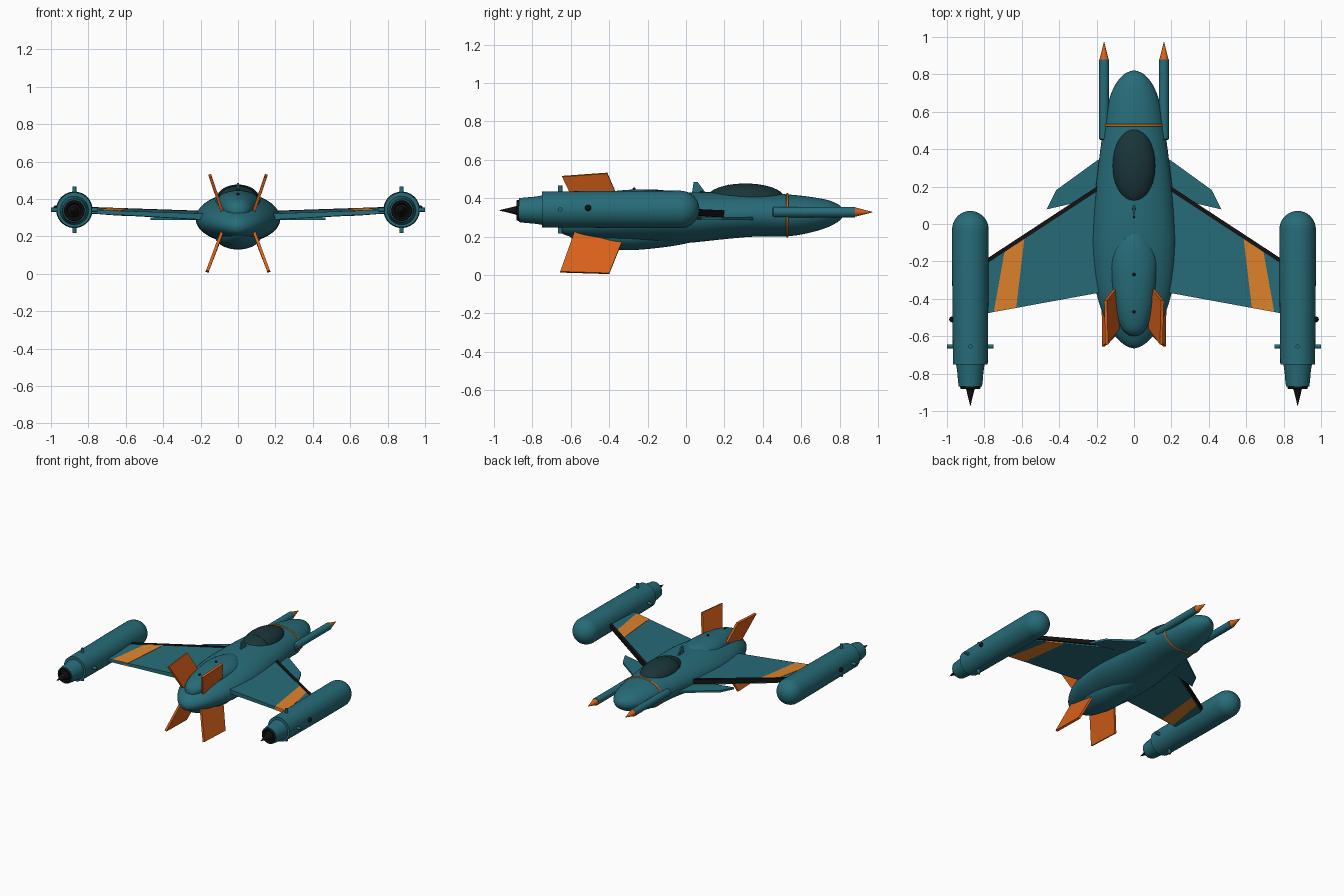
import bpy, bmesh, math
from mathutils import Vector

if "Cube" in bpy.data.objects:
    bpy.data.objects.remove(bpy.data.objects["Cube"])


def material(name, rgb):
    m = bpy.data.materials.new(name)
    m.diffuse_color = (*rgb, 1)
    m.use_nodes = True
    m.node_tree.nodes["Principled BSDF"].inputs["Base Color"].default_value = m.diffuse_color
    return m


TEAL = material("teal", (0.02, 0.15, 0.19))
AMBER = material("amber", (0.75, 0.23, 0.025))
ORANGE = material("orange", (0.7, 0.12, 0.01))
GLASS = material("dark_glass", (0.01, 0.035, 0.04))
BLACK = material("black", (0.006, 0.006, 0.006))


def finish(name, bm, mat, mirror=False, smooth=True):
    bmesh.ops.recalc_face_normals(bm, faces=bm.faces)
    me = bpy.data.meshes.new(name)
    bm.to_mesh(me)
    bm.free()
    ob = bpy.data.objects.new(name, me)
    bpy.context.collection.objects.link(ob)
    me.materials.append(mat)
    if smooth:
        bpy.ops.object.select_all(action='DESELECT')
        bpy.context.view_layer.objects.active = ob
        ob.select_set(True)
        bpy.ops.object.shade_smooth_by_angle(angle=math.radians(35))
    if mirror:
        ob.modifiers.new("mirror", 'MIRROR').use_mirror_merge = False
    return ob


def spline(st, n):
    """Catmull-Rom refinement of a list of stations."""
    if n == 1:
        return [Vector(s) for s in st]
    v = [Vector(s) for s in st]
    out = []
    for i in range(len(v) - 1):
        a, b, c, d = v[max(i - 1, 0)], v[i], v[i + 1], v[min(i + 2, len(v) - 1)]
        for k in range(n):
            t = k / n
            out.append(0.5 * (2 * b + (c - a) * t + (2 * a - 5 * b + 4 * c - d) * t * t
                              + (3 * b - a - 3 * c + d) * t ** 3))
    return out + [v[-1]]


def loft(name, stations, mat, x=0, sub=1, sides=32, mirror=False):
    """Elliptical sections along y; station = (y, half width, bottom z, top z)."""
    bm = bmesh.new()
    rings = []
    for y, w, z0, z1 in spline(stations, sub):
        rings.append([bm.verts.new((x + w * math.cos(a), y, (z0 + z1) / 2 + (z1 - z0) / 2 * math.sin(a)))
                      for a in (2 * math.pi * i / sides for i in range(sides))])
    for r, s in zip(rings, rings[1:]):
        for i in range(sides):
            j = (i + 1) % sides
            bm.faces.new((r[i], r[j], s[j], s[i]))
    bm.faces.new(rings[0])
    bm.faces.new(rings[-1])
    return finish(name, bm, mat, mirror)


def lathe(name, profile, mat, x, z, sides=32):
    """Round mirrored part along y; profile = (y, radius)."""
    return loft(name, [(y, r, z - r, z + r) for y, r in profile], mat, x, 1, sides, True)


def slab(name, top, bottom, mat, mirror=True):
    """Plate between two matching outlines."""
    bm = bmesh.new()
    t = [bm.verts.new(p) for p in top]
    b = [bm.verts.new(p) for p in bottom]
    bm.faces.new(t)
    bm.faces.new(b)
    for i in range(len(t)):
        j = (i + 1) % len(t)
        bm.faces.new((t[i], t[j], b[j], b[i]))
    return finish(name, bm, mat, mirror, False)


def ellipsoid(name, centre, radii, mat, mirror=False):
    bm = bmesh.new()
    bmesh.ops.create_uvsphere(bm, u_segments=32, v_segments=20, radius=1)
    bmesh.ops.scale(bm, vec=radii, verts=bm.verts)
    bmesh.ops.translate(bm, vec=centre, verts=bm.verts)
    return finish(name, bm, mat, mirror)


# Fuselage and its upper and lower rear fairings
loft("fuselage", [(-0.665, .004, .25, .258), (-0.65, .045, .22, .29), (-0.6, .1, .2, .325),
                  (-0.5, .158, .182, .365), (-0.35, .205, .17, .395), (-0.15, .225, .166, .42),
                  (0.0, .222, .167, .43), (0.18, .206, .185, .432), (0.35, .186, .2, .43),
                  (0.53, .162, .202, .42), (0.65, .138, .222, .407), (0.74, .103, .25, .39),
                  (0.795, .06, .28, .367), (0.815, .025, .303, .345), (0.821, .002, .322, .326)],
     TEAL, sub=4, sides=48)
loft("upper_fairing", [(-0.6, .003, .33, .335), (-0.59, .035, .3, .37), (-0.55, .07, .29, .4),
                       (-0.45, .098, .29, .428), (-0.3, .12, .29, .444), (-0.18, .123, .29, .446),
                       (-0.09, .09, .3, .438), (-0.03, .02, .35, .42)], TEAL, sub=4)
loft("belly_fairing", [(-0.62, .004, .235, .24), (-0.6, .04, .195, .27), (-0.52, .085, .15, .28),
                       (-0.4, .115, .133, .28), (-0.28, .125, .13, .28), (-0.14, .11, .142, .28),
                       (-0.02, .07, .16, .26), (0.06, .02, .18, .22)], TEAL, sub=4)

# Canopy with frame hoop, spine fin and nose band
ellipsoid("canopy", (0, 0.31, 0.4), (0.115, 0.203, 0.077), GLASS)
loft("canopy_frame", [(0.217, .104, .33, .47), (0.223, .106, .33, .471)], GLASS)
fin = [(0.03, .42), (0.04, .485), (0.06, .485), (0.105, .425)]
slab("spine_fin", [(.005, y, z) for y, z in fin], [(-.005, y, z) for y, z in fin], TEAL, False)
loft("nose_band", [(0.522, .163, .2, .422), (0.524, .168, .196, .427),
                   (0.532, .167, .197, .426), (0.534, .162, .201, .421)], AMBER, sides=48)

# Small studs on the upper fairing
for i, (y, z) in enumerate([(-0.27, .452), (-0.47, .43), (0.08, .437)]):
    ellipsoid(f"stud_{i}", (0, y, z - .005), (.008, .008, .009), BLACK)

# Nose guns
lathe("gun_barrel", [(0.45, .02), (0.455, .027), (0.88, .027)], TEAL, .16, .328, 24)
lathe("gun_tip", [(0.878, .025), (0.972, .001)], ORANGE, .16, .328, 24)


# Wings: plates running from leading to trailing edge
def lead(x):
    return 0.185 - (x - .2) * .655


def trail(x):
    return -.37 - (x - .2) * .183


def wing_plate(name, l0, l1, t0, t1, grow, mat):
    pts = [(l0, lead(l0), 1), (l1, lead(l1), 1), (t1, trail(t1), 0), (t0, trail(t0), 0)]
    top = [(x, y, .322 + (x - .2) * .034 + .012 * f + grow) for x, y, f in pts]
    bot = [(x, y, .29 + (x - .2) * .056 - .002 * f - grow) for x, y, f in pts]
    slab(name, top, bot, mat)


wing_plate("wing", .12, .84, .12, .84, 0, TEAL)
wing_plate("wing_stripe", .585, .69, .63, .75, .0015, AMBER)
edge = [(.15, -.012), (.8, -.012), (.8, .014), (.15, .014)]
slab("wing_leading_edge",
     [(x, lead(x) + d, .337 + (x - .2) * .034) for x, d in edge],
     [(x, lead(x) + d, .3 + (x - .2) * .05) for x, d in edge], BLACK)

# Canards
canard = [(.12, .385), (.2, .338), (.415, .182), (.468, .078), (.2, .14), (.12, .155)]
slab("canard", [(x, y, .302) for x, y in canard], [(x, y, .287) for x, y in canard], TEAL)


# Tail fins in an X; corners = (x, y, z), thickened across the blade
def tail_fin(name, pts):
    v = [Vector(p) for p in pts]
    n = (v[1] - v[0]).cross(v[2] - v[0]).normalized() * .008
    slab(name, [p + n for p in v], [p - n for p in v], ORANGE)


tail_fin("upper_tail_fin", [(.085, -.56, .335), (.085, -.325, .335), (.152, -.41, .531), (.146, -.645, .514)])
tail_fin("lower_tail_fin", [(.08, -.575, .24), (.08, -.31, .23), (.166, -.4, .008), (.163, -.655, .016)])

# Engine nacelles
NX, NZ = .875, .342
dome = [(-0.03 + .1 * math.sin(a), .097 * math.cos(a) + .0005) for a in (math.pi / 2 * i / 10 for i in range(11))]
lathe("nacelle", [(-0.75, .07), (-0.75, .093), (-0.65, .094), (-0.3, .097)] + dome, TEAL, NX, NZ, 40)
lathe("nozzle", [(-0.87, .05), (-0.87, .062), (-0.84, .066), (-0.79, .07), (-0.74, .078)], TEAL, NX, NZ - .004)
lathe("exhaust_ring", [(-0.87, .034), (-0.882, .042), (-0.882, .052), (-0.868, .056), (-0.86, .054)],
      BLACK, NX, NZ - .005)
lathe("exhaust_spike", [(-0.972, .001), (-0.885, .022), (-0.88, .03), (-0.86, .04)], BLACK, NX, NZ - .005, 24)

# Four pegs around each nacelle and a dark side light
for i in range(4):
    a = i * math.pi / 2
    bm = bmesh.new()
    bmesh.ops.create_cone(bm, cap_ends=True, segments=16, radius1=.011, radius2=.011, depth=.06)
    d = Vector((math.cos(a), 0, math.sin(a)))
    bmesh.ops.transform(bm, matrix=d.to_track_quat('Z', 'Y').to_matrix().to_4x4(), verts=bm.verts)
    bmesh.ops.translate(bm, vec=Vector((NX, -.655, NZ)) + d * .095, verts=bm.verts)
    finish(f"nacelle_peg_{i}", bm, TEAL, True)
ellipsoid("side_light", (.972, -.51, NZ + .008), (.016, .016, .016), BLACK, True)
